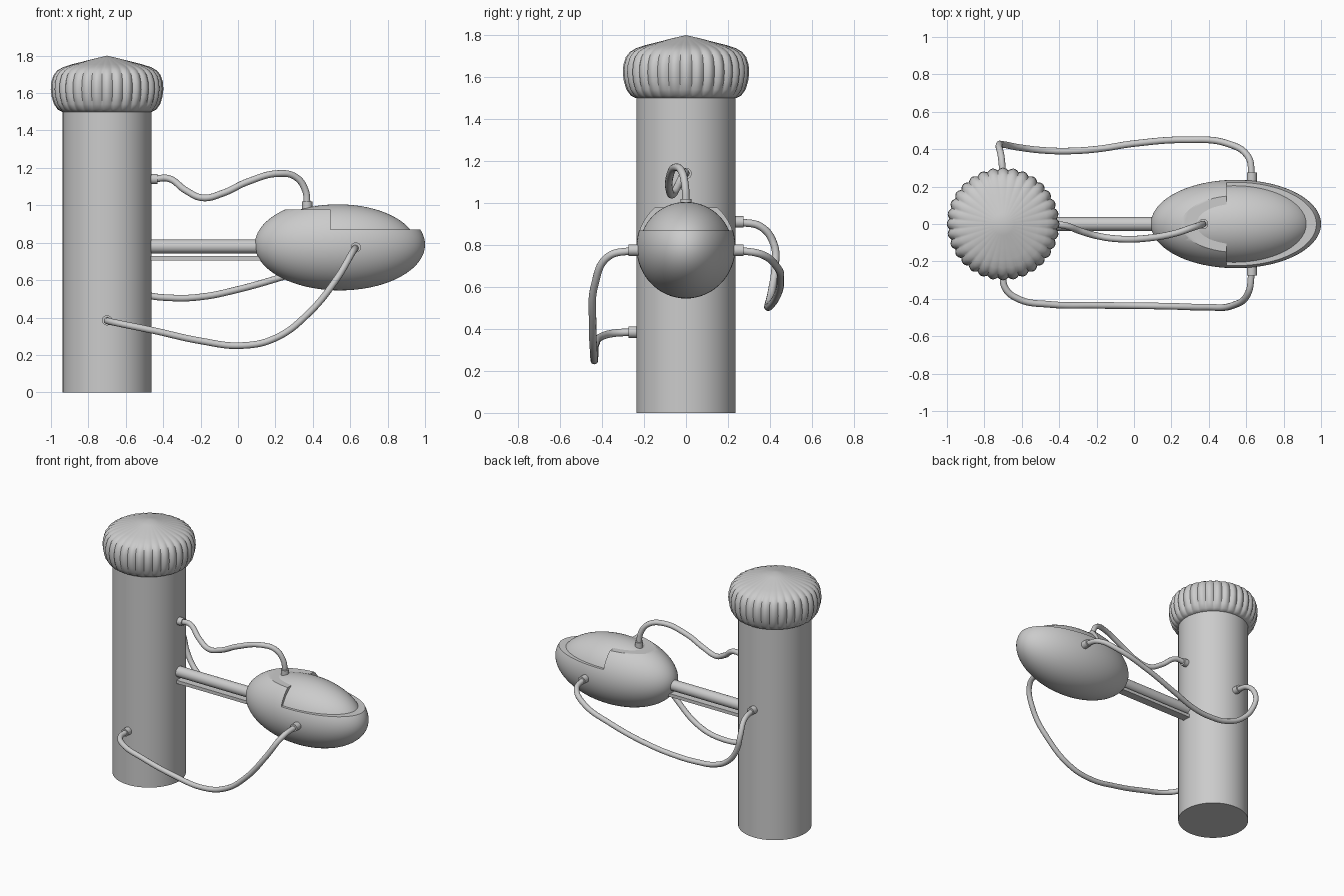
import bpy, bmesh, math
from mathutils import Vector

if "Cube" in bpy.data.objects:
    bpy.data.objects.remove(bpy.data.objects["Cube"])

COL_X, COL_R = -0.7, 0.237


def smooth(ob, angle=35):
    bpy.ops.object.select_all(action='DESELECT')
    ob.select_set(True)
    bpy.context.view_layer.objects.active = ob
    bpy.ops.object.shade_smooth_by_angle(angle=math.radians(angle))


def cylinder(name, start, end, radius, segs=32):
    a, b = Vector(start), Vector(end)
    bpy.ops.mesh.primitive_cylinder_add(vertices=segs, radius=radius, depth=(b - a).length,
                                        location=(a + b) / 2,
                                        rotation=(b - a).to_track_quat('Z', 'Y').to_euler())
    ob = bpy.context.object
    ob.name = name
    smooth(ob)
    return ob


def box(name, lo, hi):
    lo, hi = Vector(lo), Vector(hi)
    bpy.ops.mesh.primitive_cube_add(size=1, location=(lo + hi) / 2)
    ob = bpy.context.object
    ob.name = name
    ob.scale = hi - lo
    return ob


def ellipsoid(name, centre, radii):
    # poles lie along the long x axis
    bpy.ops.mesh.primitive_uv_sphere_add(segments=64, ring_count=48, location=centre,
                                         rotation=(0, math.pi / 2, 0))
    ob = bpy.context.object
    ob.name = name
    ob.scale = (radii[2], radii[1], radii[0])
    bpy.ops.object.transform_apply(location=False, rotation=True, scale=True)
    smooth(ob)
    return ob


def hose(name, points, radius=0.018):
    cu = bpy.data.curves.new(name, 'CURVE')
    cu.dimensions = '3D'
    cu.bevel_depth = radius
    cu.bevel_resolution = 4
    cu.use_fill_caps = True
    cu.resolution_u = 10
    sp = cu.splines.new('BEZIER')
    sp.bezier_points.add(len(points) - 1)
    for bp, co in zip(sp.bezier_points, points):
        bp.co = co
        bp.handle_left_type = bp.handle_right_type = 'AUTO'
    ob = bpy.data.objects.new(name, cu)
    bpy.context.collection.objects.link(ob)


# Column
cylinder("column", (COL_X, 0, 0), (COL_X, 0, 1.5), COL_R, 96)

# Fluted cap: revolved profile (radius, z, flute depth)
profile = [(0.24, 1.5, 0), (0.262, 1.512, .006), (0.281, 1.54, .011), (0.293, 1.58, .013),
           (0.298, 1.62, .013), (0.295, 1.66, .013), (0.284, 1.695, .012), (0.265, 1.72, .010),
           (0.235, 1.738, .007), (0.19, 1.753, .004), (0.13, 1.768, .002), (0.06, 1.786, 0)]
N, RIBS = 256, 32
bm = bmesh.new()
rings = []
for r, z, d in profile:
    ring = []
    for i in range(N):
        t = 2 * math.pi * i / N
        rr = r + d * (abs(math.cos(t * RIBS / 2)) - 0.75)
        ring.append(bm.verts.new((COL_X + rr * math.cos(t), rr * math.sin(t), z)))
    rings.append(ring)
for lo, hi in zip(rings, rings[1:]):
    for i in range(N):
        j = (i + 1) % N
        bm.faces.new((lo[i], lo[j], hi[j], hi[i]))
tip = bm.verts.new((COL_X, 0, 1.8))
for i in range(N):
    bm.faces.new((rings[-1][i], rings[-1][(i + 1) % N], tip))
bm.faces.new(rings[0][::-1])
me = bpy.data.meshes.new("fluted_cap")
bm.to_mesh(me)
bm.free()
cap = bpy.data.objects.new("fluted_cap", me)
bpy.context.collection.objects.link(cap)
smooth(cap, 50)

# Pod: outer shell with stepped opening, inner egg showing through it
shell = ellipsoid("pod_shell", (0.545, 0, 0.79), (0.455, 0.236, 0.245))
egg = ellipsoid("pod_core", (0.535, 0, 0.785), (0.418, 0.222, 0.22))
cutters = [box("cutter_front", (0.495, -0.5, 0.87), (1.3, 0.5, 1.3)),
           box("cutter_top", (0.0, -0.5, 0.978), (1.3, 0.5, 1.3))]
for c in cutters:
    c.hide_render = True
    c.hide_set(True)
    m = shell.modifiers.new(c.name, 'BOOLEAN')
    m.object, m.operation, m.solver = c, 'DIFFERENCE', 'EXACT'
# bake the cuts so the cutters can go
bpy.ops.object.select_all(action='DESELECT')
shell.select_set(True)
bpy.context.view_layer.objects.active = shell
while shell.modifiers:
    bpy.ops.object.modifier_apply(modifier=shell.modifiers[0].name)
for c in cutters:
    bpy.data.objects.remove(c, do_unlink=True)
smooth(shell)

# Arm between column and pod, with a strip below
cylinder("arm", (-0.5, 0, 0.78), (0.16, 0, 0.78), 0.037)
box("arm_strip", (-0.5, -0.03, 0.706), (0.18, 0.03, 0.729))

# Hose sockets
sockets = {
    "top_socket_column": ((-0.48, 0, 1.14), (-0.43, 0, 1.14)),
    "top_socket_pod": ((0.37, 0, 0.96), (0.37, 0, 1.02)),
    "front_socket_column": ((-0.7, -0.22, 0.385), (-0.7, -0.275, 0.385)),
    "front_socket_pod": ((0.63, -0.21, 0.775), (0.63, -0.275, 0.775)),
    "back_socket_column": ((-0.7, 0.22, 0.91), (-0.7, 0.275, 0.91)),
    "back_socket_pod": ((0.63, 0.21, 0.775), (0.63, 0.275, 0.775)),
}
for name, (a, b) in sockets.items():
    cylinder(name, a, b, 0.027, 24)

# Hoses
hose("top_hose", [(-0.45, 0, 1.14), (-0.37, -0.008, 1.143), (-0.28, -0.04, 1.08),
                  (-0.19, -0.065, 1.04), (-0.08, -0.08, 1.065), (0.05, -0.078, 1.125),
                  (0.22, -0.05, 1.17), (0.31, -0.02, 1.15), (0.36, -0.004, 1.08),
                  (0.37, 0, 1.0)])
hose("front_hose", [(-0.7, -0.25, 0.385), (-0.69, -0.34, 0.38), (-0.62, -0.40, 0.365),
                    (-0.45, -0.43, 0.33), (-0.2, -0.435, 0.275), (0.02, -0.437, 0.25),
                    (0.2, -0.44, 0.29), (0.38, -0.445, 0.425), (0.53, -0.435, 0.61),
                    (0.61, -0.37, 0.745), (0.63, -0.25, 0.775)])
hose("back_hose", [(-0.7, 0.25, 0.91), (-0.71, 0.36, 0.885), (-0.722, 0.42, 0.8),
                   (-0.70, 0.425, 0.7), (-0.62, 0.41, 0.59), (-0.5, 0.395, 0.525),
                   (-0.36, 0.39, 0.505), (-0.2, 0.40, 0.51), (0, 0.43, 0.55),
                   (0.28, 0.45, 0.63), (0.5, 0.43, 0.70), (0.61, 0.36, 0.755),
                   (0.63, 0.25, 0.775)])
